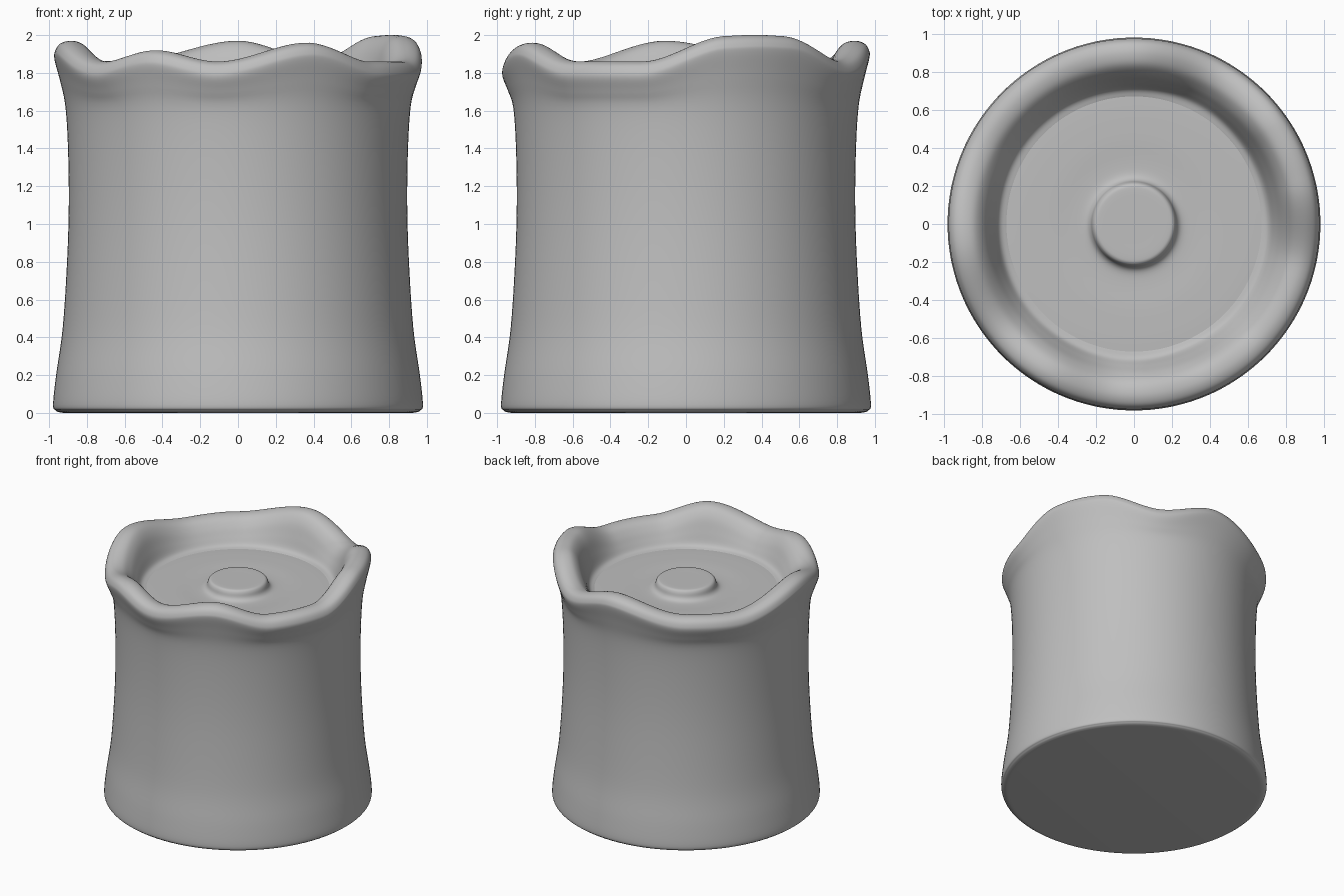
import bpy, bmesh, math

if "Cube" in bpy.data.objects:
    bpy.data.objects.remove(bpy.data.objects["Cube"])

SEG = 144
MEAN = 1.93  # nominal rim crest height

mat = bpy.data.materials.new("light grey")
mat.diffuse_color = (0.52, 0.52, 0.52, 1)
mat.use_nodes = True
mat.node_tree.nodes["Principled BSDF"].inputs["Base Color"].default_value = mat.diffuse_color

# Crest height of the wavy rim: (angle in degrees, height)
CREST = [(14, 1.995), (34, 1.995), (62, 1.865), (90, 1.97), (125, 1.87), (148, 1.86),
         (187, 1.97), (219, 1.86), (241, 1.92), (263, 1.86), (294, 1.96),
         (320, 1.86), (345, 1.86), (374, 1.995)]


def crest(deg):
    if deg < CREST[0][0]:
        deg += 360
    for (a, za), (b, zb) in zip(CREST, CREST[1:]):
        if a <= deg <= b:
            t = (deg - a) / (b - a)
            z = za + (zb - za) * t * t * (3 - 2 * t)
            # slight crown on the long high plateau
            return z + (0.006 * math.sin(math.pi * t) if a == 14 else 0)
    return MEAN


def smooth_profile(pts, steps):
    """Catmull-Rom curve through (radius, height, wave weight) points."""
    out = []
    for i in range(len(pts) - 1):
        p0, p1, p2, p3 = (pts[max(i - 1, 0)], pts[i], pts[i + 1],
                          pts[min(i + 2, len(pts) - 1)])
        for s in range(steps):
            t = s / steps
            out.append(tuple(
                0.5 * (2 * b + (c - a) * t + (2 * a - 5 * b + 4 * c - d) * t * t
                       + (3 * b - a - 3 * c + d) * t ** 3)
                for a, b, c, d in zip(p0, p1, p2, p3)))
    return out + [pts[-1]]


def lathe(name, profile, cap_first=False, cap_last=False):
    bm = bmesh.new()
    rings = []
    for r, z, w in profile:
        ring = []
        for k in range(SEG):
            a = 2 * math.pi * k / SEG
            dz = w * (crest(360 * k / SEG) - MEAN)
            ring.append(bm.verts.new((r * math.cos(a), r * math.sin(a), z + dz)))
        rings.append(ring)
    for lo, hi in zip(rings, rings[1:]):
        for k in range(SEG):
            n = (k + 1) % SEG
            bm.faces.new((lo[k], lo[n], hi[n], hi[k]))
    if cap_first:
        bm.faces.new(rings[0][::-1])
    if cap_last:
        bm.faces.new(rings[-1])
    me = bpy.data.meshes.new(name)
    bm.to_mesh(me)
    bm.free()
    me.materials.append(mat)
    ob = bpy.data.objects.new(name, me)
    bpy.context.collection.objects.link(ob)
    bpy.context.view_layer.objects.active = ob
    ob.select_set(True)
    bpy.ops.object.shade_smooth_by_angle(angle=math.radians(50))
    ob.select_set(False)
    return ob


# Body: rounded foot, waisted wall, rolled wavy rim and inner wall
foot = [(0.92, 0.0, 0), (0.945, 0.003, 0), (0.966, 0.014, 0), (0.979, 0.045, 0)]
wall = [(0.963, 0.2, 0), (0.928, 0.45, 0), (0.905, 0.8, 0), (0.896, 1.1, 0),
        (0.9, 1.4, 0), (0.914, 1.62, 0.12)]
rim = [(0.942, 1.74, 0.6), (0.971, 1.84, 1), (0.969, 1.88, 1), (0.945, 1.915, 1),
       (0.895, 1.93, 1), (0.835, 1.915, 1), (0.785, 1.86, 0.9),
       (0.745, 1.775, 0.5), (0.71, 1.70, 0.1), (0.67, 1.68, 0)]
lathe("pot_body", smooth_profile(foot + wall + rim, 5), cap_first=True)

# Sunken top with the raised round button in the middle
top = [(0.67, 1.68, 0), (0.6, 1.682, 0), (0.45, 1.682, 0), (0.33, 1.677, 0),
       (0.26, 1.68, 0), (0.23, 1.70, 0), (0.218, 1.735, 0), (0.205, 1.752, 0),
       (0.18, 1.757, 0), (0.1, 1.757, 0)]
lathe("sunken_top", smooth_profile(top, 4), cap_last=True)
